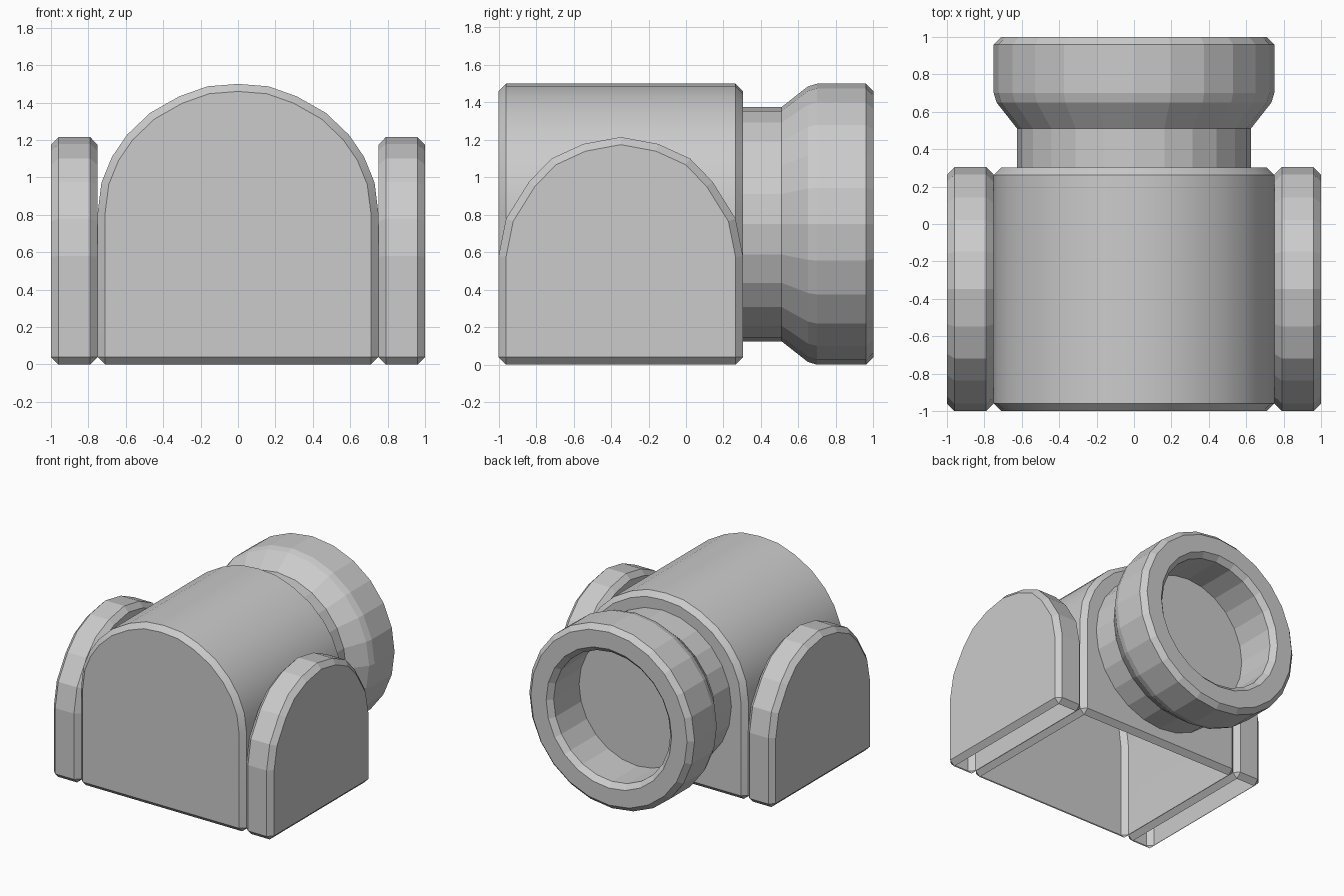
import bpy, bmesh, math
from mathutils import Vector

if "Cube" in bpy.data.objects:
    bpy.data.objects.remove(bpy.data.objects["Cube"])

grey = bpy.data.materials.new("plain_grey")
grey.diffuse_color = (0.6, 0.6, 0.6, 1)
grey.use_nodes = True
grey.node_tree.nodes["Principled BSDF"].inputs["Base Color"].default_value = grey.diffuse_color


def finish(name, bm):
    mesh = bpy.data.meshes.new(name)
    bm.to_mesh(mesh)
    bm.free()
    mesh.materials.append(grey)
    obj = bpy.data.objects.new(name, mesh)
    bpy.context.collection.objects.link(obj)
    return obj


def arch_block(name, half, place, depth, smooth=False):
    """Extrude a symmetric arch outline (half listed from apex to foot), chamfer, open the underside."""
    outline = half + [(-u, z) for u, z in reversed(half[1:])]
    bm = bmesh.new()
    face = bm.faces.new([bm.verts.new(place(u, z)) for u, z in outline])
    ext = bmesh.ops.extrude_face_region(bm, geom=[face])
    verts = [g for g in ext["geom"] if isinstance(g, bmesh.types.BMVert)]
    bmesh.ops.translate(bm, vec=Vector(depth), verts=verts)
    bmesh.ops.recalc_face_normals(bm, faces=bm.faces[:])
    sharp = [e for e in bm.edges if e.calc_face_angle() > math.radians(40)]
    bmesh.ops.bevel(bm, geom=sharp, offset=0.04, offset_type='OFFSET', segments=1,
                    profile=0.5, affect='EDGES', clamp_overlap=True)
    bmesh.ops.recalc_face_normals(bm, faces=bm.faces[:])
    # hollow shell: no floor
    floor = [f for f in bm.faces if f.normal.z < -0.95]
    bmesh.ops.delete(bm, geom=floor, context='FACES')
    obj = finish(name, bm)
    if smooth:
        bpy.ops.object.select_all(action='DESELECT')
        obj.select_set(True)
        bpy.context.view_layer.objects.active = obj
        bpy.ops.object.shade_smooth_by_angle(angle=math.radians(30))
    return obj


# main arched body
body_half = [(0, 1.5), (0.163, 1.487), (0.315, 1.433), (0.47, 1.345), (0.593, 1.228),
             (0.674, 1.11), (0.73, 0.973), (0.75, 0.815), (0.75, 0)]
arch_block("main_body", body_half, lambda u, z: (u, -1, z), (0, 1.303, 0), smooth=True)

# arched side plates
plate_half = [(0, 1.215), (0.2, 1.178), (0.37, 1.1), (0.49, 0.976),
              (0.612, 0.78), (0.652, 0.58), (0.652, 0)]
for side, s in (("left", -1), ("right", 1)):
    arch_block(side + "_side_plate", plate_half,
               lambda u, z: (s * 0.75, u - 0.348, z), (s * 0.25, 0, 0))

# rear pipe with flared collar and recessed mouth, as (radius, y)
profile = [(0.625, 0.303), (0.625, 0.51), (0.735, 0.65), (0.75, 0.70), (0.75, 0.96),
           (0.71, 1.0), (0.57, 1.0), (0.53, 0.96), (0.53, 0.63)]
SIDES = 24
bm = bmesh.new()
rings = []
for r, y in profile:
    rings.append([bm.verts.new((r * math.sin(a), y, 0.75 + r * math.cos(a)))
                  for a in (2 * math.pi * i / SIDES for i in range(SIDES))])
for p, q in zip(rings, rings[1:]):
    for i in range(SIDES):
        j = (i + 1) % SIDES
        bm.faces.new((p[i], p[j], q[j], q[i]))
bm.faces.new(rings[-1])
bmesh.ops.recalc_face_normals(bm, faces=bm.faces[:])
finish("rear_pipe", bm)
